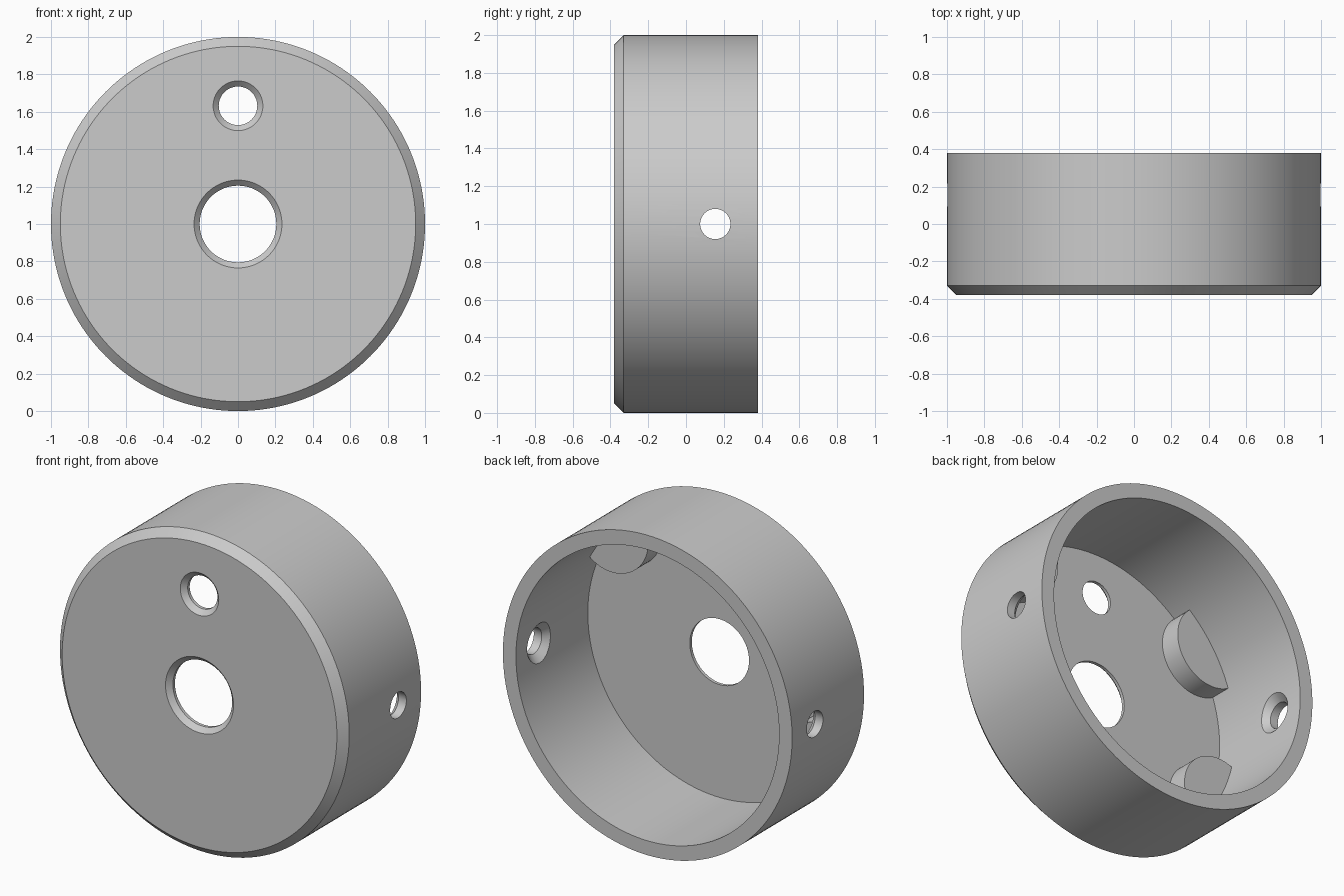
import bpy, bmesh
from math import pi, cos, sin, radians, hypot
from mathutils import Matrix

cube = bpy.data.objects.get("Cube")
if cube:
    bpy.data.objects.remove(cube, do_unlink=True)

grey = bpy.data.materials.new("plain grey")
grey.use_nodes = True
colour = (0.6, 0.6, 0.6, 1)
grey.diffuse_color = colour
grey.node_tree.nodes["Principled BSDF"].inputs["Base Color"].default_value = colour

FRONT, BACK, FLOOR, INNER = -0.38, 0.38, -0.33, 0.91
ALONG_Y = Matrix.Rotation(-pi / 2, 4, "X")   # local z -> +y
ALONG_X = Matrix.Rotation(pi / 2, 4, "Y")    # local z -> +x


def make_object(name, bm, matrix):
    bmesh.ops.recalc_face_normals(bm, faces=bm.faces)
    bm.transform(matrix)
    mesh = bpy.data.meshes.new(name)
    bm.to_mesh(mesh)
    bm.free()
    mesh.materials.append(grey)
    obj = bpy.data.objects.new(name, mesh)
    bpy.context.collection.objects.link(obj)
    return obj


def lathe(name, profile, matrix, sides):
    """Closed solid from (radius, height) rings, capped at both ends."""
    bm = bmesh.new()
    rings = [[bm.verts.new((r * cos(2 * pi * i / sides), r * sin(2 * pi * i / sides), h))
              for i in range(sides)] for r, h in profile]
    for low, high in zip(rings, rings[1:]):
        for i in range(sides):
            j = (i + 1) % sides
            bm.faces.new((low[i], low[j], high[j], high[i]))
    bm.faces.new(rings[0])
    bm.faces.new(rings[-1])
    return make_object(name, bm, matrix)


def front_hole(name, radius, z):
    """Cutter for a hole through the front plate with a bevelled mouth."""
    return lathe(name, [(radius + 0.08, FRONT - 0.05), (radius, FRONT + 0.03), (radius, 0)],
                 Matrix.Translation((0, 0, z)) @ ALONG_Y, 64)


def side_hole(name, side):
    """Cutter for a wall hole, countersunk on the inside."""
    turn = Matrix.Rotation(0 if side > 0 else pi, 4, "Z")
    return lathe(name, [(0.155, INNER - 0.04), (0.08, INNER + 0.035), (0.08, 1.1)],
                 Matrix.Translation((0, 0.155, 1)) @ turn @ ALONG_X, 48)


# Cup: bevelled front plate, wall and open back
cup = lathe("cup", [(0.95, FRONT), (1, FRONT + 0.05), (1, BACK), (INNER, BACK), (INNER, FLOOR)],
            Matrix.Translation((0, 0, 1)) @ ALONG_Y, 160)

cutters = [front_hole("centre_hole", 0.205, 1), front_hole("upper_hole", 0.103, 1.632),
           side_hole("left_hole", 1), side_hole("right_hole", -1)]
for cutter in cutters:
    cutter.hide_render = True
    mod = cup.modifiers.new(cutter.name, "BOOLEAN")
    mod.operation, mod.solver, mod.object = "DIFFERENCE", "EXACT", cutter
bpy.context.view_layer.update()
cut_mesh = bpy.data.meshes.new_from_object(
    cup.evaluated_get(bpy.context.evaluated_depsgraph_get()))
cup.modifiers.clear()
cup.data = cut_mesh
for cutter in cutters:
    bpy.data.objects.remove(cutter, do_unlink=True)


def boss(name, angle, radius=0.25, reach=0.9, sides=96):
    """Round pad on the floor, trimmed where it runs into the wall."""
    bm = bmesh.new()
    cx, cz = reach * cos(radians(angle)), reach * sin(radians(angle))
    outline = []
    for i in range(sides):
        x = cx + radius * cos(2 * pi * i / sides)
        z = cz + radius * sin(2 * pi * i / sides)
        trim = min(1, (INNER + 0.03) / hypot(x, z))
        outline.append(bm.verts.new((x * trim, FLOOR - 0.01, z * trim)))
    base = bm.faces.new(outline)
    top = bmesh.ops.extrude_face_region(bm, geom=[base])["geom"]
    bmesh.ops.translate(bm, vec=(0, 0.145, 0),
                        verts=[v for v in top if isinstance(v, bmesh.types.BMVert)])
    return make_object(name, bm, Matrix.Translation((0, 0, 1)))


# Three pads inside the cup
parts = [cup] + [boss("pad_" + word, angle)
                 for word, angle in (("upper_left", 44), ("upper_right", 145), ("lower_right", 209))]

bpy.ops.object.select_all(action="DESELECT")
for part in parts:
    part.select_set(True)
bpy.context.view_layer.objects.active = cup
bpy.ops.object.shade_smooth_by_angle(angle=radians(25))
